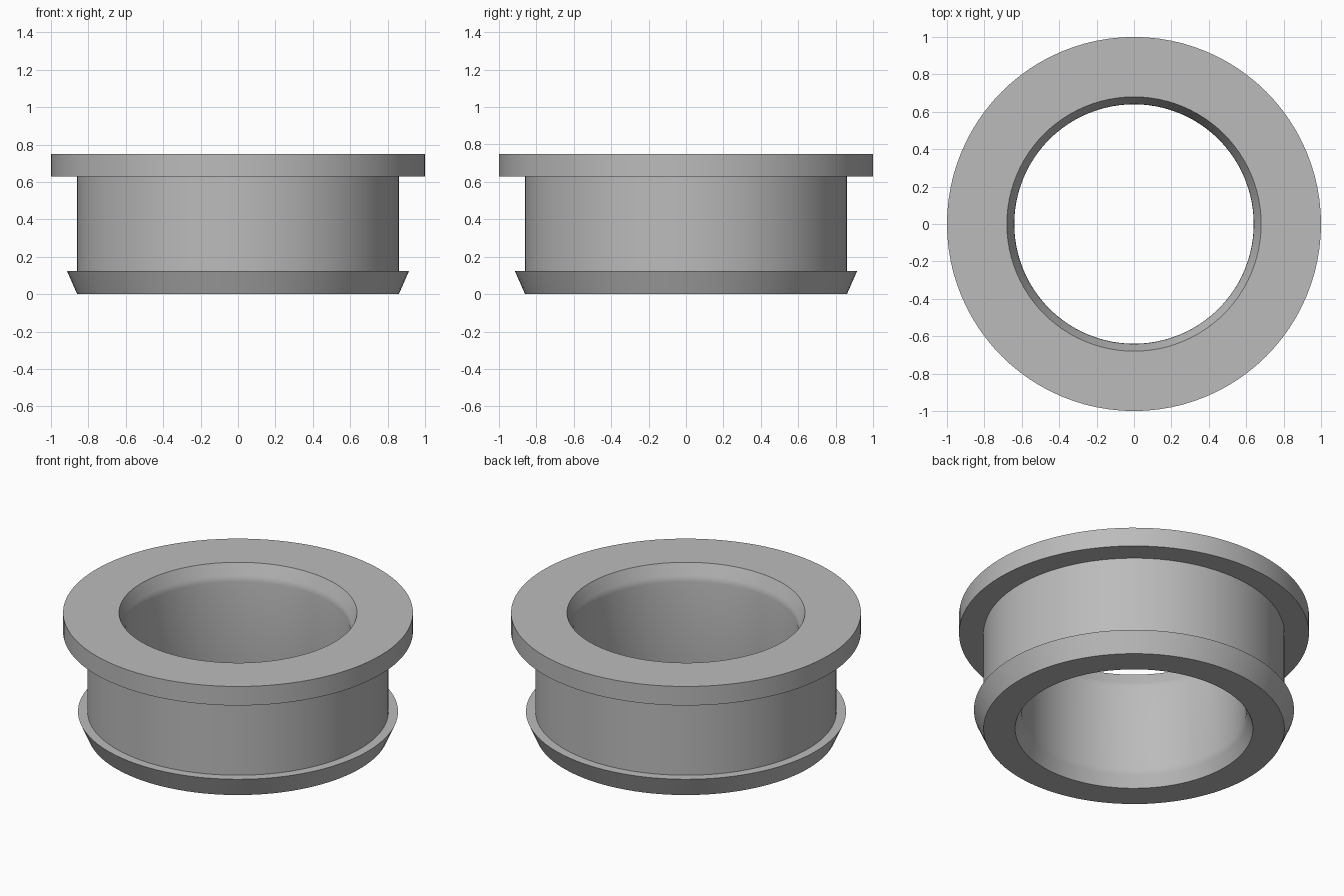
import bpy, bmesh, math

if "Cube" in bpy.data.objects:
    bpy.data.objects.remove(bpy.data.objects["Cube"])

SEGMENTS = 96

# Grey material
grey = bpy.data.materials.new("plain grey")
grey.diffuse_color = (0.5, 0.5, 0.5, 1)
grey.use_nodes = True
grey.node_tree.nodes["Principled BSDF"].inputs["Base Color"].default_value = grey.diffuse_color

# Closed cross-section (radius, height): flange, neck, flared lip, bore
profile = [
    (0.68, 0.75), (1.0, 0.75), (1.0, 0.63),      # top flange
    (0.86, 0.63), (0.86, 0.125),                 # neck
    (0.915, 0.125), (0.86, 0.0),                 # flared lower lip
    (0.68, 0.0), (0.649, 0.07), (0.643, 0.085), (0.64, 0.105),   # lower bore lead-in
    (0.64, 0.645), (0.643, 0.665), (0.649, 0.68),                # upper bore lead-in
]

# Spin the section into a ring
bm = bmesh.new()
rings = []
for i in range(SEGMENTS):
    a = 2 * math.pi * i / SEGMENTS
    rings.append([bm.verts.new((r * math.cos(a), r * math.sin(a), z)) for r, z in profile])
n = len(profile)
for i in range(SEGMENTS):
    a, b = rings[i], rings[(i + 1) % SEGMENTS]
    for j in range(n):
        k = (j + 1) % n
        bm.faces.new((a[j], a[k], b[k], b[j]))
bmesh.ops.recalc_face_normals(bm, faces=bm.faces)

mesh = bpy.data.meshes.new("flanged_bushing")
bm.to_mesh(mesh)
bm.free()
mesh.materials.append(grey)
bushing = bpy.data.objects.new("flanged_bushing", mesh)
bpy.context.collection.objects.link(bushing)

# Smooth round walls, crisp rims
bpy.context.view_layer.objects.active = bushing
bushing.select_set(True)
bpy.ops.object.shade_smooth_by_angle(angle=math.radians(24))
